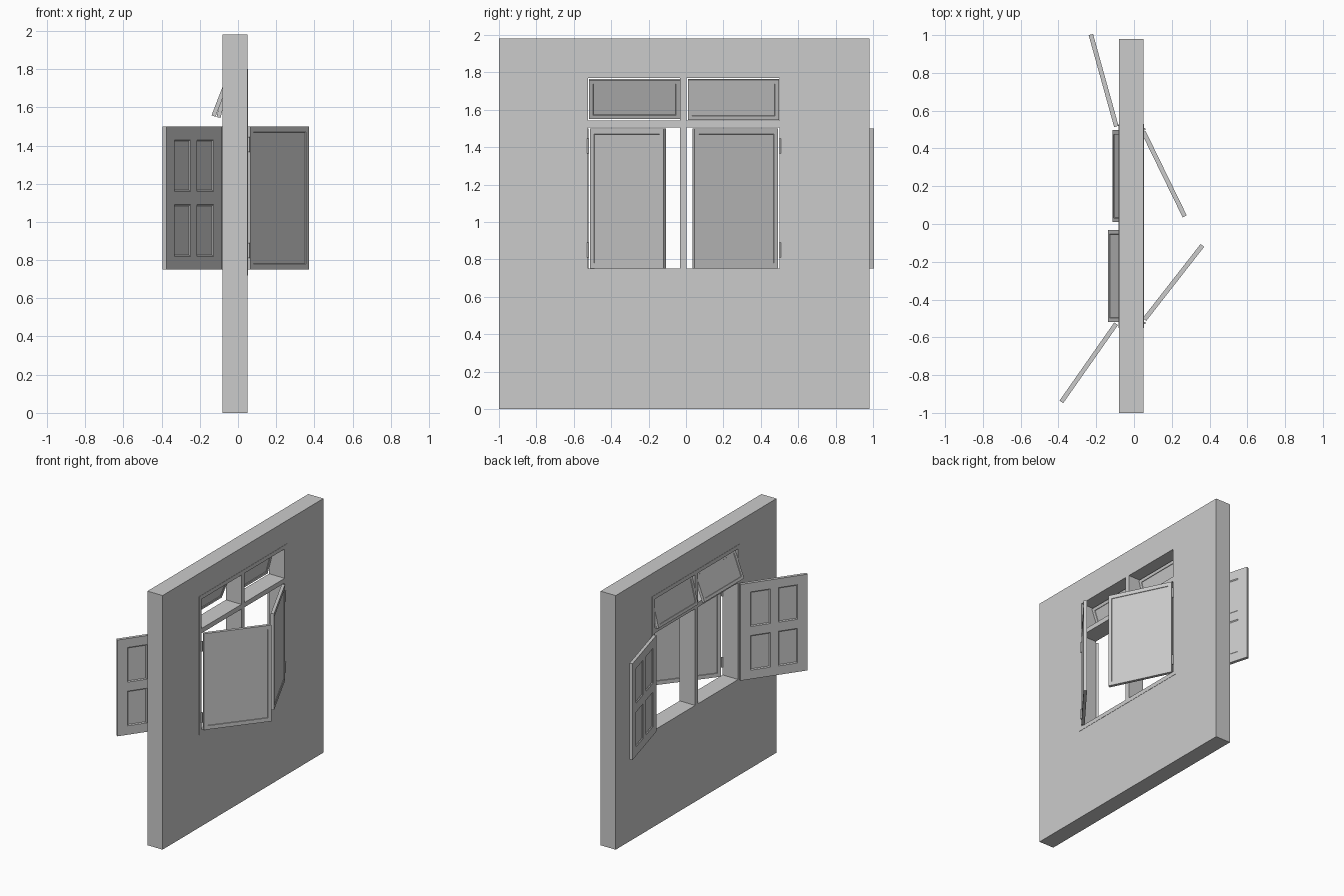
import bpy, bmesh, math
from mathutils import Matrix, Vector

if "Cube" in bpy.data.objects:
    bpy.data.objects.remove(bpy.data.objects["Cube"])


def box(name, lo, hi):
    bm = bmesh.new()
    bmesh.ops.create_cube(bm, size=1)
    for v in bm.verts:
        v.co = Vector([lo[i] if v.co[i] < 0 else hi[i] for i in range(3)])
    return finish(name, bm)


def finish(name, bm):
    bmesh.ops.recalc_face_normals(bm, faces=bm.faces)
    me = bpy.data.meshes.new(name)
    bm.to_mesh(me)
    bm.free()
    ob = bpy.data.objects.new(name, me)
    bpy.context.collection.objects.link(ob)
    return ob


def cut(target, cutter):
    m = target.modifiers.new("opening", 'BOOLEAN')
    m.operation = 'DIFFERENCE'
    m.solver = 'EXACT'
    m.object = cutter
    cutter.hide_render = True
    cutter.display_type = 'WIRE'


def leaf(name, us, vs, y0, y1, matrix, bevel, depth):
    """Hinged leaf: odd grid cells become recessed panels on both faces."""
    bm = bmesh.new()
    bm_sides = []
    nu, nv = len(us), len(vs)
    panels = []
    for y in (y0, y1):
        g = [[bm.verts.new((u, y, v)) for v in vs] for u in us]
        bm_sides.append(g)
        for i in range(nu - 1):
            for j in range(nv - 1):
                f = bm.faces.new((g[i][j], g[i + 1][j], g[i + 1][j + 1], g[i][j + 1]))
                if i % 2 and j % 2:
                    panels.append(f)
    a, b = bm_sides
    rim = [(i, 0) for i in range(nu)] + [(nu - 1, j) for j in range(1, nv)]
    rim += [(i, nv - 1) for i in range(nu - 2, -1, -1)] + [(0, j) for j in range(nv - 2, 0, -1)]
    for (i, j), (k, l) in zip(rim, rim[1:] + rim[:1]):
        bm.faces.new((a[i][j], a[k][l], b[k][l], b[i][j]))
    bmesh.ops.recalc_face_normals(bm, faces=bm.faces)
    bmesh.ops.inset_individual(bm, faces=panels, thickness=bevel, depth=-depth)
    ob = finish(name, bm)
    ob.matrix_world = matrix
    return ob


def swing(x, y, z, deg):
    return Matrix.Translation((x, y, z)) @ Matrix.Rotation(math.radians(deg), 4, 'Z')


# Wall with opening
wall = box("wall", (-0.08, -1, 0), (0.05, 0.98, 1.98))
cut(wall, box("wall_cutter", (-0.2, -0.55, 0.72), (0.2, 0.53, 1.80)))

# Window frame with two casement and two transom openings
frame = box("window_frame", (-0.082, -0.55, 0.72), (0.052, 0.53, 1.80))
for i, (y0, y1) in enumerate([(-0.525, -0.032), (0.004, 0.50)]):
    for j, (z0, z1) in enumerate([(0.752, 1.505), (1.542, 1.77)]):
        cut(frame, box(f"frame_cutter_{i}{j}", (-0.2, y0, z0), (0.2, y1, z1)))

# Casement leaves on the +x side
cu = [0, 0.026, 0.472, 0.498]
cv = [0, 0.03, 0.72, 0.75]
leaf("casement_left", cu, cv, 0, 0.024, swing(0.065, -0.513, 0.75, 52), 0.002, 0.004)
leaf("casement_right", cu, cv, -0.024, 0, swing(0.061, 0.493, 0.75, -64), 0.002, 0.004)

# Panelled shutters on the -x side
su = [0, 0.075, 0.225, 0.285, 0.43, 0.505]
sv = [0, 0.07, 0.34, 0.41, 0.68, 0.75]
leaf("shutter_left", su, sv, -0.024, 0, swing(-0.085, -0.535, 0.75, -125), 0.010, 0.006)
leaf("shutter_right", su, sv, -0.024, 0, swing(-0.105, 0.513, 0.75, 105.5), 0.010, 0.006)

# Top-hung transom leaves
tu = [0, 0.022, 0.465, 0.487]
tv = [0, 0.022, 0.2, 0.222]
for name, y, deg in [("transom_left", -0.519, 21), ("transom_right", 0.01, 14)]:
    s, c = math.sin(math.radians(deg)), math.cos(math.radians(deg))
    m = Matrix(((0, c, -s, -0.059), (1, 0, 0, y), (0, -s, -c, 1.765), (0, 0, 0, 1)))
    leaf(name, tu, tv, 0, 0.022, m, 0.002, 0.004)

# Casement hinges
for side, y in (("left", -0.524), ("right", 0.502)):
    for level, z in (("lower", 0.85), ("upper", 1.405)):
        bm = bmesh.new()
        bmesh.ops.create_cone(bm, cap_ends=True, segments=12, radius1=0.006,
                              radius2=0.006, depth=0.08)
        h = finish(f"hinge_{side}_{level}", bm)
        h.location = (0.056, y, z)
